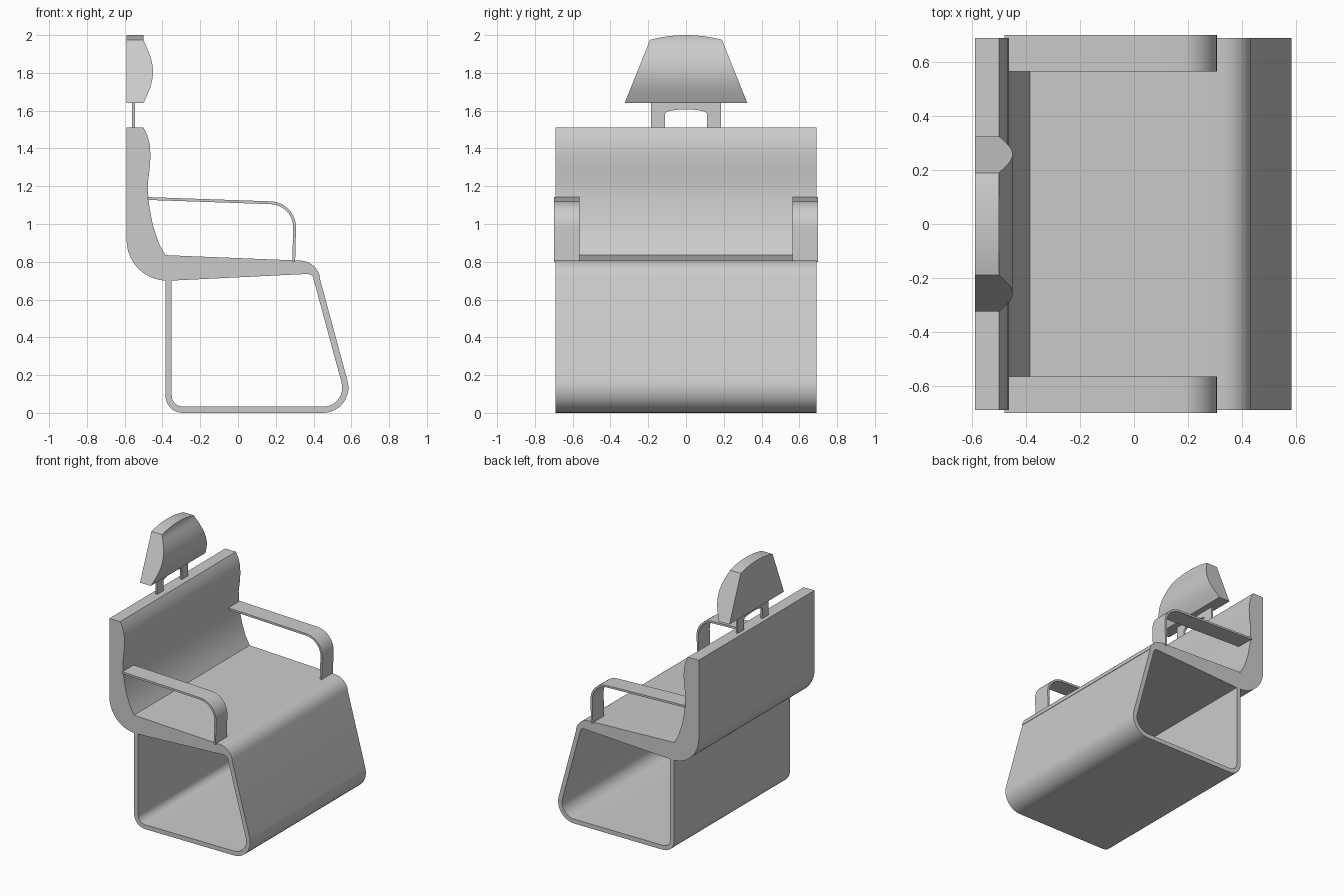
import bpy
import bmesh
import math
from mathutils import Vector

if "Cube" in bpy.data.objects:
    bpy.data.objects.remove(bpy.data.objects["Cube"], do_unlink=True)

grey = bpy.data.materials.new("plain grey")
grey.use_nodes = True
grey.diffuse_color = (0.6, 0.6, 0.6, 1)
grey.node_tree.nodes["Principled BSDF"].inputs["Base Color"].default_value = (0.6, 0.6, 0.6, 1)


def rounded(points, closed=False, steps=10):
    """Replace each (a, b, radius) corner by a tangent arc."""
    out = []
    n = len(points)
    for i, p in enumerate(points):
        c = Vector(p[:2])
        r = p[2] if len(p) > 2 else 0
        if r == 0 or (not closed and i in (0, n - 1)):
            out.append(c)
            continue
        u = (Vector(points[i - 1][:2]) - c).normalized()
        v = (Vector(points[(i + 1) % n][:2]) - c).normalized()
        half = u.angle(v) / 2
        centre = c + (u + v).normalized() * (r / math.sin(half))
        start = c + u * (r / math.tan(half)) - centre
        sweep = start.angle_signed(c + v * (r / math.tan(half)) - centre)
        for k in range(steps + 1):
            a = -sweep * k / steps
            out.append(centre + Vector((start.x * math.cos(a) - start.y * math.sin(a),
                                        start.x * math.sin(a) + start.y * math.cos(a))))
    return out


def ribbon(path, thickness):
    """Outline of a strip that follows an open path."""
    left, right = [], []
    for i, p in enumerate(path):
        before = (p - path[i - 1]).normalized() if i > 0 else Vector((0, 0))
        after = (path[i + 1] - p).normalized() if i < len(path) - 1 else Vector((0, 0))
        d = (before + after).normalized()
        side = Vector((-d.y, d.x)) * thickness / 2
        left.append(p + side)
        right.append(p - side)
    return left + right[::-1]


def loft(name, outline, sections, place):
    """Sweep an outline through sections; place(point, section) gives 3D."""
    bm = bmesh.new()
    rings = [[bm.verts.new(place(p, s)) for p in outline] for s in sections]
    n = len(outline)
    for a, b in zip(rings, rings[1:]):
        for i in range(n):
            j = (i + 1) % n
            bm.faces.new((a[i], a[j], b[j], b[i]))
    caps = [bm.faces.new(rings[0]), bm.faces.new(rings[-1][::-1])]
    bmesh.ops.recalc_face_normals(bm, faces=bm.faces)
    bmesh.ops.triangulate(bm, faces=caps)
    mesh = bpy.data.meshes.new(name)
    bm.to_mesh(mesh)
    bm.free()
    mesh.materials.append(grey)
    obj = bpy.data.objects.new(name, mesh)
    bpy.context.collection.objects.link(obj)
    bpy.ops.object.select_all(action="DESELECT")
    obj.select_set(True)
    bpy.context.view_layer.objects.active = obj
    bpy.ops.object.shade_smooth_by_angle(angle=math.radians(35))
    return obj


def across(p, y):
    return (p[0], y, p[1])


WIDTH = 0.69

# Seat and backrest in one padded profile
seat = rounded([(-0.59, 1.51), (-0.59, 0.70, 0.215), (-0.36, 0.70), (0.395, 0.737, 0.04),
                (0.403, 0.71), (0.434, 0.72), (0.41, 0.803, 0.11), (-0.385, 0.835),
                (-0.42, 0.9), (-0.45, 0.99), (-0.468, 1.08), (-0.476, 1.16), (-0.477, 1.22),
                (-0.468, 1.29), (-0.463, 1.36), (-0.467, 1.42), (-0.48, 1.47), (-0.5, 1.51)],
               closed=True)
loft("seat_and_back", seat, (-WIDTH, WIDTH), across)

# Base sheet wrapping down, under and up to the seat
base = rounded([(0.414, 0.72), (0.604, 0.0165, 0.117), (-0.3675, 0.0165, 0.075), (-0.3675, 0.71)])
loft("base_sheet", ribbon(base, 0.033), (-WIDTH, WIDTH), across)

# Armrest straps
arm = ribbon(rounded([(-0.48, 1.135), (0.303, 1.108, 0.13), (0.295, 0.8)]), 0.015)
for side, sign in (("left", 1), ("right", -1)):
    loft("armrest_" + side, arm, (sign * 0.565, sign * 0.7), across)

# Headrest bracket: plate with an arched opening
arch = [(0.11 * math.cos(a), 1.585 + 0.022 * math.sin(a))
        for a in (math.pi * k / 12 for k in range(13))]
bracket = [(0.185, 1.5), (0.185, 1.65), (-0.185, 1.65), (-0.185, 1.5), (-0.11, 1.5)]
bracket += arch[::-1] + [(0.11, 1.5)]
loft("headrest_bracket", bracket, (-0.56, -0.545), lambda p, x: (x, p[0], p[1]))

# Headrest: bulged front, tapered sides, arched top
BOTTOM, TOP = 1.64, 1.975
cushion = [(-0.59, BOTTOM)]
for k in range(13):
    t = k / 12
    cushion.append((-0.5 + 0.05 * math.sin(math.pi * t), BOTTOM + (TOP - 0.003 - BOTTOM) * t))
cushion += [(-0.5, TOP), (-0.59, TOP)]


def headrest_point(p, s):
    t = (p[1] - BOTTOM) / (TOP - BOTTOM)
    lift = 0.025 * (1 - s * s) if p[1] >= TOP else 0
    return (p[0], s * (0.325 - 0.135 * t), p[1] + lift)


loft("headrest", cushion, [k / 8 - 1 for k in range(17)], headrest_point)
